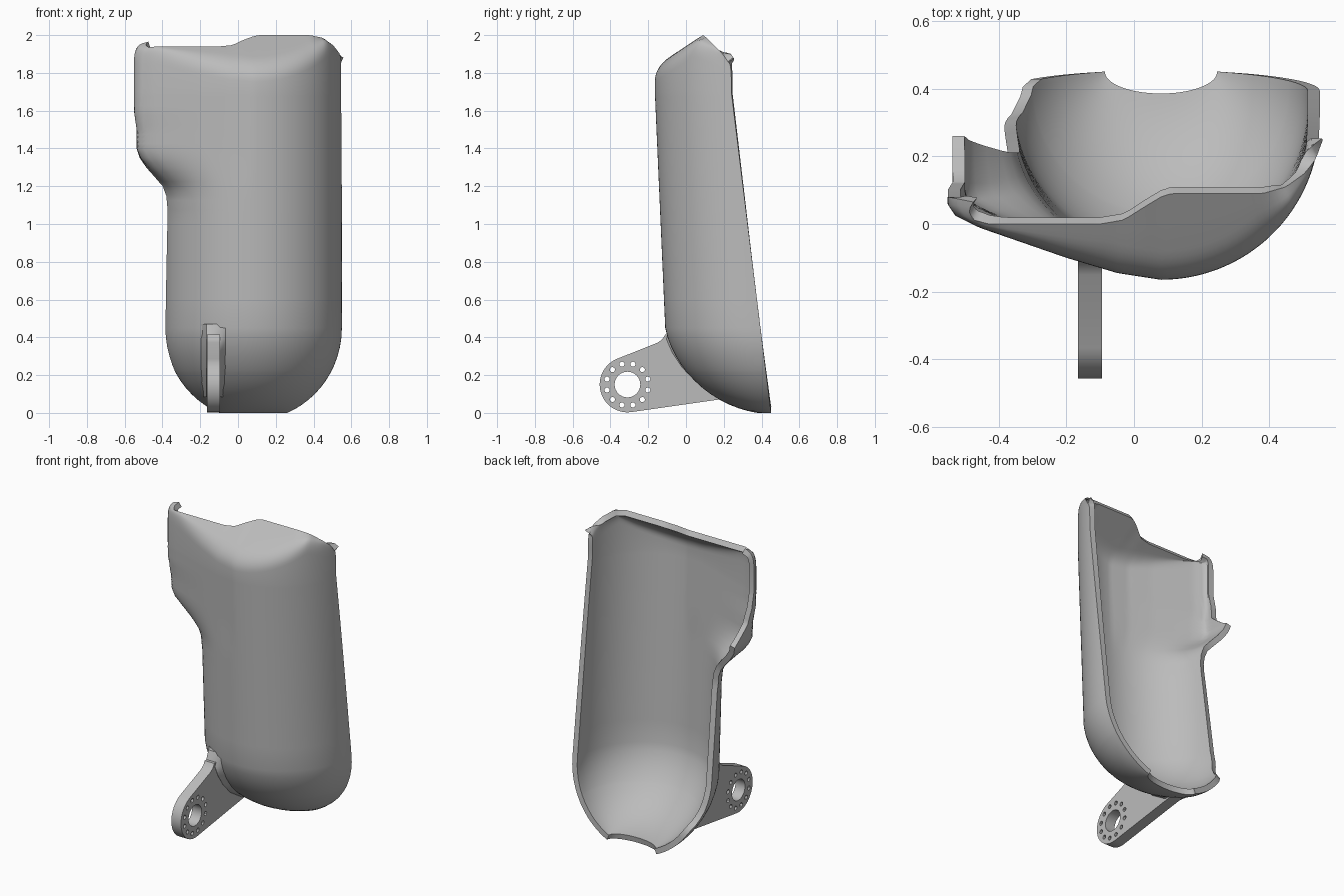
import bpy, bmesh, math
from mathutils import Vector, Matrix

if "Cube" in bpy.data.objects:
    bpy.data.objects.remove(bpy.data.objects["Cube"])

grey = bpy.data.materials.new("plain_grey")
grey.diffuse_color = (0.5, 0.5, 0.5, 1)
grey.use_nodes = True
grey.node_tree.nodes["Principled BSDF"].inputs["Base Color"].default_value = grey.diffuse_color


def interp(table, t):
    """Linear lookup; values may be numbers or tuples."""
    if t <= table[0][0]:
        return table[0][1]
    for (a, va), (b, vb) in zip(table, table[1:]):
        if t <= b:
            k = (t - a) / (b - a)
            if isinstance(va, tuple):
                return tuple(p + (q - p) * k for p, q in zip(va, vb))
            return va + (vb - va) * k
    return table[-1][1]


def resample(pts, n):
    """n + 1 points evenly spaced along a polyline."""
    d = [0.0]
    for p, q in zip(pts, pts[1:]):
        d.append(d[-1] + math.dist(p, q) + 1e-7)
    table = list(zip(d, pts))
    return [interp(table, d[-1] * i / n) for i in range(n + 1)]


def make_object(name, verts, faces, angle):
    me = bpy.data.meshes.new(name)
    me.from_pydata(verts, [], faces)
    return finish(bpy.data.objects.new(name, me), angle)


def finish(ob, angle):
    if ob.name not in bpy.context.collection.objects:
        bpy.context.collection.objects.link(ob)
    ob.data.materials.clear()
    ob.data.materials.append(grey)
    bpy.ops.object.select_all(action='DESELECT')
    ob.select_set(True)
    bpy.context.view_layer.objects.active = ob
    bpy.ops.object.shade_smooth_by_angle(angle=math.radians(angle))
    return ob


# --- shell: horizontal sections, a half ellipse with a flared panel on the left
CX, RAD, N = 0.08, 0.47, 32
LEFT_RIM = [(0, .45), (.2, .425), (.23, .37), (.3, .325), (.45, .285), (1.1, .2),
            (1.2, .205), (1.3, .235), (1.4, .26), (1.45, .19), (1.5, .125), (1.7, .08)]
FLARE = [(1.05, 0), (1.15, .04), (1.2, .14), (1.25, .37), (1.3, .62), (1.35, .82),
         (1.4, .92), (1.5, .93), (1.6, 1)]


def ellipse_at(z):
    """Centre y, x radius and y radius of the section at height z."""
    if z < .45:
        return (.45 - .2 * z,
                RAD * math.sqrt(1 - ((.45 - z) / .487) ** 2),
                RAD * math.sqrt(1 - ((.45 - z) / .455) ** 2))
    return .36 - .044 * (z - .45), RAD, RAD


def half_section(z, side, rim):
    yc, a, b = ellipse_at(z)
    end = math.acos(max(0, min(1, (yc - rim) / b)))
    pts = [(CX + side * a * math.sin(end * i / 40), yc - b * math.cos(end * i / 40))
           for i in range(41)]
    if rim > yc:
        pts.append((CX + side * a, rim))
    return resample(pts, N)


def section(z):
    yc, a, b = ellipse_at(z)
    yf = yc - b
    rim = interp(LEFT_RIM, z)
    left = half_section(z, -1, rim)
    f = interp(FLARE, z)
    if f > 0:
        panel = resample([(CX, yf), (-.05, yf + .02), (-.2, yf + .065), (-.46, yf + .155),
                          (-.53, yf + .19), (-.552, yf + .225),
                          (-.55, max(rim, yf + .23))], N)
        left = [(p[0] + (q[0] - p[0]) * f, p[1] + (q[1] - p[1]) * f)
                for p, q in zip(left, panel)]
    right = half_section(z, 1, .45 - .1237 * z)
    return [Vector((x, y, z)) for x, y in left[::-1] + right[1:]]


heights = [.45 * (1 - math.cos(math.pi / 2 * i / 14)) for i in range(15)]
heights += [.225, .6, .75, .9, 1.0] + [1.05 + .025 * i for i in range(27)]
rows = [section(z) for z in sorted(heights)]

# --- sloping top: every column rounds over from the wall to the stepped rim
TOP_LEFT = [(0, (.08, .08, 1.993)), (.08, (.03, .05, 1.975)), (.18, (-.03, .012, 1.947)),
            (.28, (-.1, 0, 1.94)), (.78, (-.43, 0, 1.94)), (.88, (-.475, .012, 1.935)),
            (.95, (-.49, .04, 1.95)), (1, (-.475, .065, 1.965))]
TOP_RIGHT = [(0, (.08, .08, 1.993)), (.08, (.11, .09, 2.0)), (.55, (.38, .09, 2.0)),
             (.7, (.45, .11, 1.985)), (.85, (.505, .15, 1.945)), (.95, (.54, .195, 1.9)),
             (1, (.547, .222, 1.86))]
columns = []
for i, w in enumerate(rows[-1]):
    s = (i - N) / N
    r = Vector(interp(TOP_RIGHT, s) if s > 0 else interp(TOP_LEFT, -s))
    k = Vector((w.x, w.y, min(1.94 + .65 * w.y, r.z - .02)))
    a = Vector((w.x, w.y, max(1.71, k.z - .08)))
    b = k + (r - k) * min(.6, .1 / max((r - k).length, .001))
    arc = [a * (1 - t) ** 2 + k * 2 * t * (1 - t) + b * t * t
           for t in [j / 8 for j in range(9)]]
    columns.append(arc + [b.lerp(r, .5), r])
rows += [list(row) for row in zip(*columns)]

W = 2 * N + 1
faces = [(j * W + i, j * W + i + 1, (j + 1) * W + i + 1, (j + 1) * W + i)
         for j in range(len(rows) - 1) for i in range(W - 1)]
shell = make_object("shell", [p for row in rows for p in row], faces, 40)
wall = shell.modifiers.new("wall_thickness", 'SOLIDIFY')
wall.thickness = .036
wall.offset = -1
bpy.ops.object.modifier_apply(modifier=wall.name)
bpy.ops.object.shade_smooth_by_angle(angle=math.radians(40))


# --- bracket: flat plate with a rounded end, a pivot hole and a ring of pin holes
def circle(cy, cz, r, n, start=0, sweep=2 * math.pi, closed=True):
    m = n if closed else n - 1
    return [(cy + r * math.cos(start + sweep * i / m),
             cz + r * math.sin(start + sweep * i / m)) for i in range(n)]


PY, PZ, PX = -.31, .15, -.13
rounded = circle(PY, PZ, .147, 28, math.radians(113), math.radians(165), False)
loops = [rounded + [(.17, .07), (.25, .08), (.14, .165), (.015, .3), (-.03, .42),
                    (-.11, .415), (-.125, .39), (-.15, .372)],
         circle(PY, PZ, .068, 32)]
for i in range(12):
    ang = math.radians(30 * i + 15)
    loops.append(circle(PY + .112 * math.cos(ang), PZ + .112 * math.sin(ang), .0135, 12))
cu = bpy.data.curves.new("bracket", 'CURVE')
cu.dimensions = '2D'
cu.fill_mode = 'BOTH'
cu.extrude = .035
for loop in loops:
    sp = cu.splines.new('POLY')
    sp.points.add(len(loop) - 1)
    for p, (y, z) in zip(sp.points, loop):
        p.co = (y, z, 0, 1)
    sp.use_cyclic_u = True
bracket = bpy.data.objects.new("bracket", cu)
bpy.context.collection.objects.link(bracket)
bpy.ops.object.select_all(action='DESELECT')
bracket.select_set(True)
bpy.context.view_layer.objects.active = bracket
bpy.ops.object.convert(target='MESH')
bracket = bpy.context.view_layer.objects.active
bracket.data.transform(Matrix(((0, 0, 1, PX), (1, 0, 0, 0), (0, 1, 0, 0), (0, 0, 0, 1))))
bm = bmesh.new()
bm.from_mesh(bracket.data)
bmesh.ops.remove_doubles(bm, verts=bm.verts, dist=.0001)
bmesh.ops.recalc_face_normals(bm, faces=bm.faces)
bm.to_mesh(bracket.data)
bm.free()
finish(bracket, 30)


# --- gusset: flared root where the bracket meets the shell
def shell_y(x, z):
    yc, a, b = ellipse_at(z)
    return yc - b * math.sqrt(max(0, 1 - ((x - CX) / a) ** 2))


verts, faces = [], []
for z, reach, spread in [(.085, .05, .055), (.16, .06, .065), (.24, .06, .07),
                         (.32, .06, .07), (.39, .06, .07), (.47, .008, .075)]:
    xl, xr = PX - spread, PX + spread
    y = shell_y(PX, z) - reach
    verts += [(xl, shell_y(xl, z) + .01, z), (PX - .036, y, z),
              (PX + .036, y, z), (xr, shell_y(xr, z) + .01, z)]
for j in range(5):
    for i in range(4):
        k = (i + 1) % 4
        faces.append((4 * j + i, 4 * j + k, 4 * j + 4 + k, 4 * j + 4 + i))
faces += [(3, 2, 1, 0), (20, 21, 22, 23)]
make_object("bracket_gusset", verts, faces, 35)
